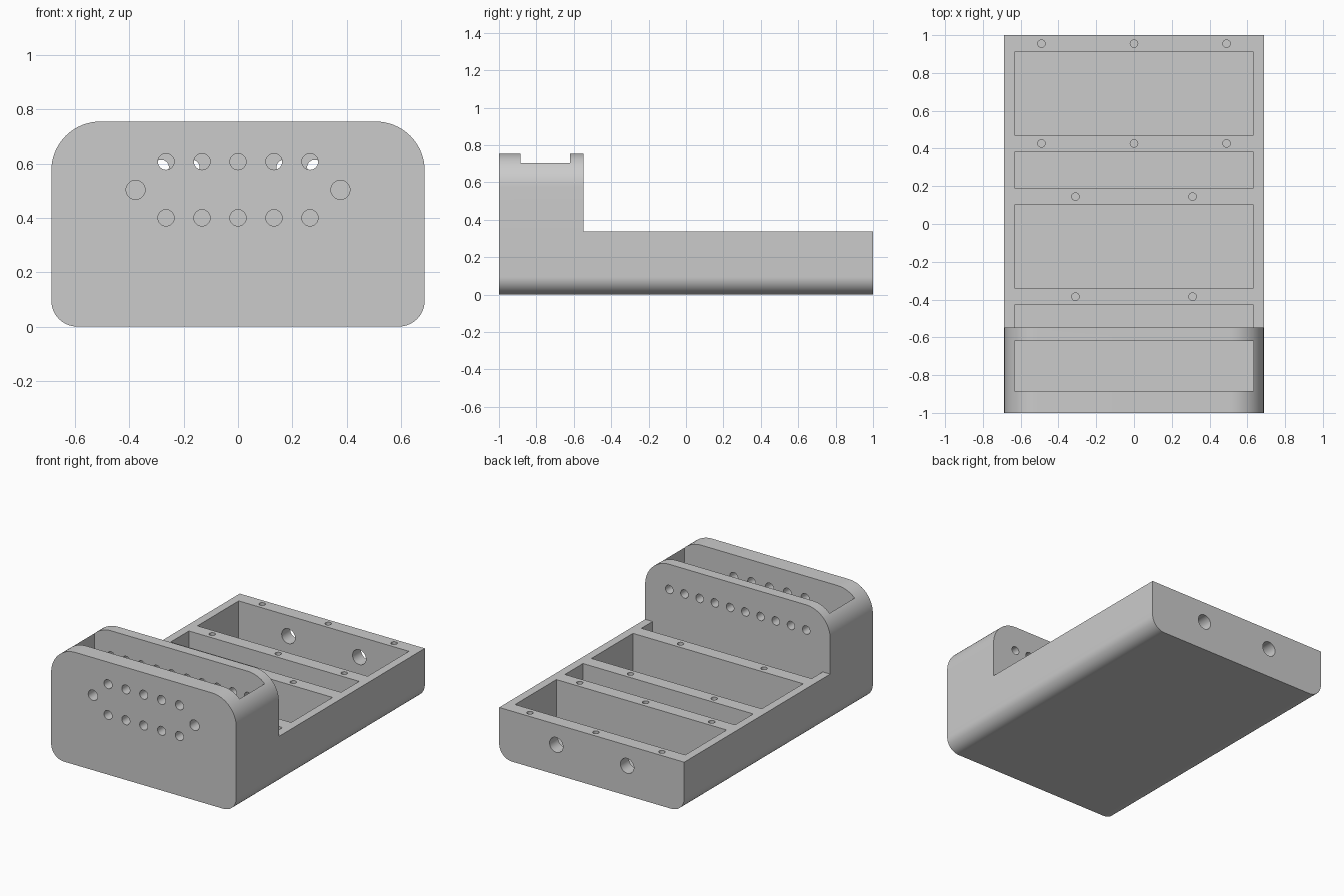
import bpy, bmesh, math
from mathutils import Matrix, Vector

default = bpy.data.objects.get("Cube")
if default:
    bpy.data.objects.remove(default, do_unlink=True)

# Main dimensions
HALF_W, HEIGHT, DECK = 0.687, 0.755, 0.338
TOWER_BACK, INNER_W, FLOOR = -0.548, 0.632, 0.055

grey = bpy.data.materials.new("plain grey")
grey.use_nodes = True
colour = (0.6, 0.6, 0.6, 1)
grey.diffuse_color = colour
grey.node_tree.nodes["Principled BSDF"].inputs["Base Color"].default_value = colour


def make_object(name, bm):
    bmesh.ops.recalc_face_normals(bm, faces=bm.faces)
    mesh = bpy.data.meshes.new(name)
    bm.to_mesh(mesh)
    bm.free()
    mesh.materials.append(grey)
    obj = bpy.data.objects.new(name, mesh)
    bpy.context.collection.objects.link(obj)
    return obj


def add_box(bm, lo, hi):
    cube = bmesh.ops.create_cube(bm, size=1)
    for v in cube["verts"]:
        v.co = Vector([h if c > 0 else l for c, l, h in zip(v.co, lo, hi)])


def add_hole(bm, centre, radius, length, axis):
    turn = Matrix.Rotation(math.pi / 2, 4, "X") if axis == "Y" else Matrix()
    bmesh.ops.create_cone(bm, cap_ends=True, segments=32, radius1=radius, radius2=radius,
                          depth=length, matrix=Matrix.Translation(centre) @ turn)


def cut(target, name, bm):
    cutter = make_object(name, bm)
    cutter.hide_render = True
    mod = target.modifiers.new(name, "BOOLEAN")
    mod.operation, mod.solver, mod.object = "DIFFERENCE", "EXACT", cutter
    bpy.context.view_layer.objects.active = target
    bpy.ops.object.modifier_apply(modifier=mod.name)
    bpy.data.objects.remove(cutter, do_unlink=True)


# Rounded block: corner arcs joined into a profile, extruded front to back
profile = []
for sx, top, r, start in ((1, False, 0.095, 270), (1, True, 0.18, 0),
                          (-1, True, 0.18, 90), (-1, False, 0.095, 180)):
    cx = sx * (HALF_W - r)
    cz = HEIGHT - r if top else r
    for i in range(17):
        a = math.radians(start + 90 * i / 16)
        profile.append((cx + r * math.cos(a), -1, cz + r * math.sin(a)))
bm = bmesh.new()
face = bm.faces.new([bm.verts.new(p) for p in profile])
side = bmesh.ops.extrude_face_region(bm, geom=[face])
bmesh.ops.translate(bm, vec=(0, 2, 0),
                    verts=[g for g in side["geom"] if isinstance(g, bmesh.types.BMVert)])
housing = make_object("housing", bm)

# Lower deck behind the tall front section
bm = bmesh.new()
add_box(bm, (-1, TOWER_BACK, DECK), (1, 1.2, 1))
cut(housing, "deck_cutter", bm)

# Open compartments
bm = bmesh.new()
for y0, y1 in ((-0.885, -0.62), (TOWER_BACK, -0.43), (-0.34, 0.1), (0.19, 0.382), (0.472, 0.91)):
    add_box(bm, (-INNER_W, y0, FLOOR), (INNER_W, y1, 0.9))
cut(housing, "compartment_cutter", bm)

# Round holes
bm = bmesh.new()
for i in range(-2, 3):                      # two rows in the front panel
    for z in (0.607, 0.4):
        add_hole(bm, (i * 0.1325, -0.95, z), 0.03, 0.2, "Y")
for i in range(10):                         # row in the wall behind the tall section
    add_hole(bm, ((i - 4.5) * 0.113, -0.58, 0.586), 0.028, 0.16, "Y")
for s in (-1, 1):
    add_hole(bm, (s * 0.377, -0.95, 0.503), 0.035, 0.2, "Y")
    add_hole(bm, (s * 0.263, 0.96, 0.2), 0.05, 0.2, "Y")
for y, xs in ((0.955, (-0.49, 0, 0.49)), (0.427, (-0.49, 0, 0.49)),
              (0.145, (-0.31, 0.31)), (-0.385, (-0.31, 0.31))):
    for x in xs:                            # screw holes in the deck
        add_hole(bm, (x, y, DECK), 0.02, 0.3, "Z")
cut(housing, "hole_cutter", bm)

# Smooth the rounded surfaces, keep the edges crisp
bpy.ops.object.select_all(action="DESELECT")
housing.select_set(True)
bpy.context.view_layer.objects.active = housing
bpy.ops.object.shade_smooth_by_angle(angle=math.radians(30))
